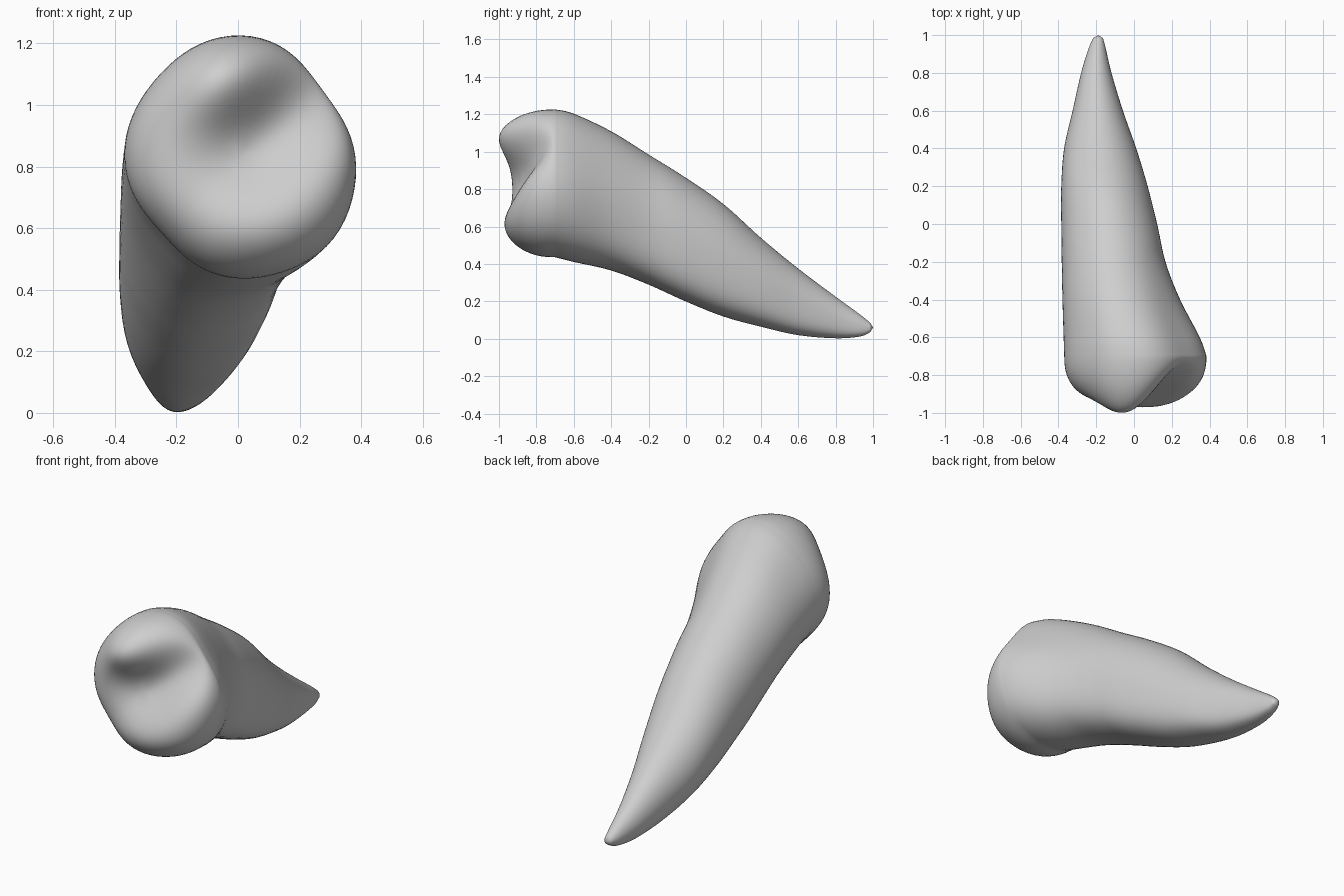
import bpy, bmesh, math
from mathutils import Vector

cube = bpy.data.objects.get("Cube")
if cube:
    bpy.data.objects.remove(cube, do_unlink=True)

SIDES, STEPS, CAP_ROWS = 72, 6, 22
ROUND = 2 / 2.4   # roundness of the crown's edge

# Root and crown sections: y, x min, x max, z min, z max
SECTIONS = [Vector(s) for s in (
    (-0.70, -0.372, 0.388, 0.435, 1.228),
    (-0.60, -0.375, 0.352, 0.41, 1.205),
    (-0.40, -0.38, 0.245, 0.365, 1.11),
    (-0.20, -0.383, 0.165, 0.29, 0.985),
    (0.00, -0.385, 0.12, 0.20, 0.86),
    (0.20, -0.385, 0.07, 0.12, 0.72),
    (0.40, -0.37, 0.01, 0.065, 0.54),
    (0.60, -0.325, -0.06, 0.02, 0.375),
    (0.80, -0.28, -0.12, 0.003, 0.225),
    (0.93, -0.24, -0.15, 0.012, 0.13),
    (0.985, -0.215, -0.165, 0.035, 0.085),
)]
RIM_Y = SECTIONS[0][0]


def bump(d, width):
    return math.exp(-(d / width) ** 2)


def around(angle, centre, width):
    """Bump about one direction of a section."""
    return bump(math.remainder(angle - centre, math.tau), width)


def section_point(sec, angle, scale=1.0):
    """Point on a section; the crown is flattened in places, the root bulges low on one side."""
    y, x0, x1, z0, z1 = sec
    crown = min(1, max(0, (-0.1 - y) / 0.5))
    dent = (0.11 * around(angle, 0.65, 0.5) + 0.035 * around(angle, 2.4, 0.45)
            + 0.08 * around(angle, 3.9, 0.45))
    bulge = 0.11 - 0.07 * crown
    r = scale * (1 - crown * dent + bulge * around(angle, 5.55, 0.45))
    x = (x0 + x1) / 2 + r * (x1 - x0) / 2 * math.cos(angle)
    z = (z0 + z1) / 2 + r * (z1 - z0) / 2 * math.sin(angle)
    return x, y, z


def biting_surface(x, z):
    """Depth of the chewing face: a basin, a tall cusp, a low lobe and a slanted groove."""
    along = (x - 0.06) * 0.85 + (z - 0.92) * 0.53
    across = -(x - 0.06) * 0.53 + (z - 0.92) * 0.85
    start = 1 / (1 + math.exp(-(along + 0.14) / 0.08))
    groove = (0.14 + 0.3 * along) * bump(across, 0.19) * start
    basin = 0.07 * bump(math.hypot(x, z - 0.83), 0.25)
    cusp = 0.14 * bump(math.hypot(x + 0.04, z - 1.1), 0.2)
    lobe = 0.06 * bump(math.hypot((x - 0.08) * 0.7, z - 0.57), 0.2)
    return -0.985 - cusp - lobe + basin + groove


def between(i, t):
    """Smooth interpolation of neighbouring sections."""
    last = len(SECTIONS) - 1
    a, b, c, d = (SECTIONS[min(last, max(0, i + k))] for k in (-1, 0, 1, 2))
    return (b * 2 + (c - a) * t + (a * 2 - b * 5 + c * 4 - d) * t ** 2
            + (b * 3 - a - c * 3 + d) * t ** 3) / 2


bm = bmesh.new()
angles = [math.tau * k / SIDES for k in range(SIDES)]
rings = []

# Chewing face, from the middle out to the rim
for row in range(1, CAP_ROWS):
    a = math.pi / 2 * (1 - row / CAP_ROWS)
    ring = []
    for angle in angles:
        x, _, z = section_point(SECTIONS[0], angle, math.cos(a) ** ROUND)
        y = RIM_Y + (biting_surface(x, z) - RIM_Y) * math.sin(a) ** ROUND
        ring.append(bm.verts.new((x, y, z)))
    rings.append(ring)

# Crown sides and tapering root
for i in range(len(SECTIONS) - 1):
    for step in range(STEPS):
        sec = between(i, step / STEPS)
        rings.append([bm.verts.new(section_point(sec, a)) for a in angles])
rings.append([bm.verts.new(section_point(SECTIONS[-1], a)) for a in angles])

for inner, outer in zip(rings, rings[1:]):
    for k in range(SIDES):
        n = (k + 1) % SIDES
        bm.faces.new((inner[k], inner[n], outer[n], outer[k]))

# Close the middle of the chewing face and the root tip
x, _, z = section_point(SECTIONS[0], 0, 0)
middle = bm.verts.new((x, biting_surface(x, z), z))
tip = bm.verts.new((-0.19, 1.0, 0.06))
for k in range(SIDES):
    n = (k + 1) % SIDES
    bm.faces.new((middle, rings[0][n], rings[0][k]))
    bm.faces.new((tip, rings[-1][k], rings[-1][n]))
bmesh.ops.recalc_face_normals(bm, faces=bm.faces)

mesh = bpy.data.meshes.new("tooth")
bm.to_mesh(mesh)
bm.free()
tooth = bpy.data.objects.new("tooth", mesh)
bpy.context.collection.objects.link(tooth)

# Plain pale grey enamel
enamel = bpy.data.materials.new("pale grey")
enamel.use_nodes = True
colour = (0.62, 0.62, 0.62, 1)
enamel.diffuse_color = colour
enamel.node_tree.nodes["Principled BSDF"].inputs["Base Color"].default_value = colour
mesh.materials.append(enamel)

bpy.context.view_layer.objects.active = tooth
tooth.select_set(True)
bpy.ops.object.shade_smooth_by_angle(angle=math.radians(60))
